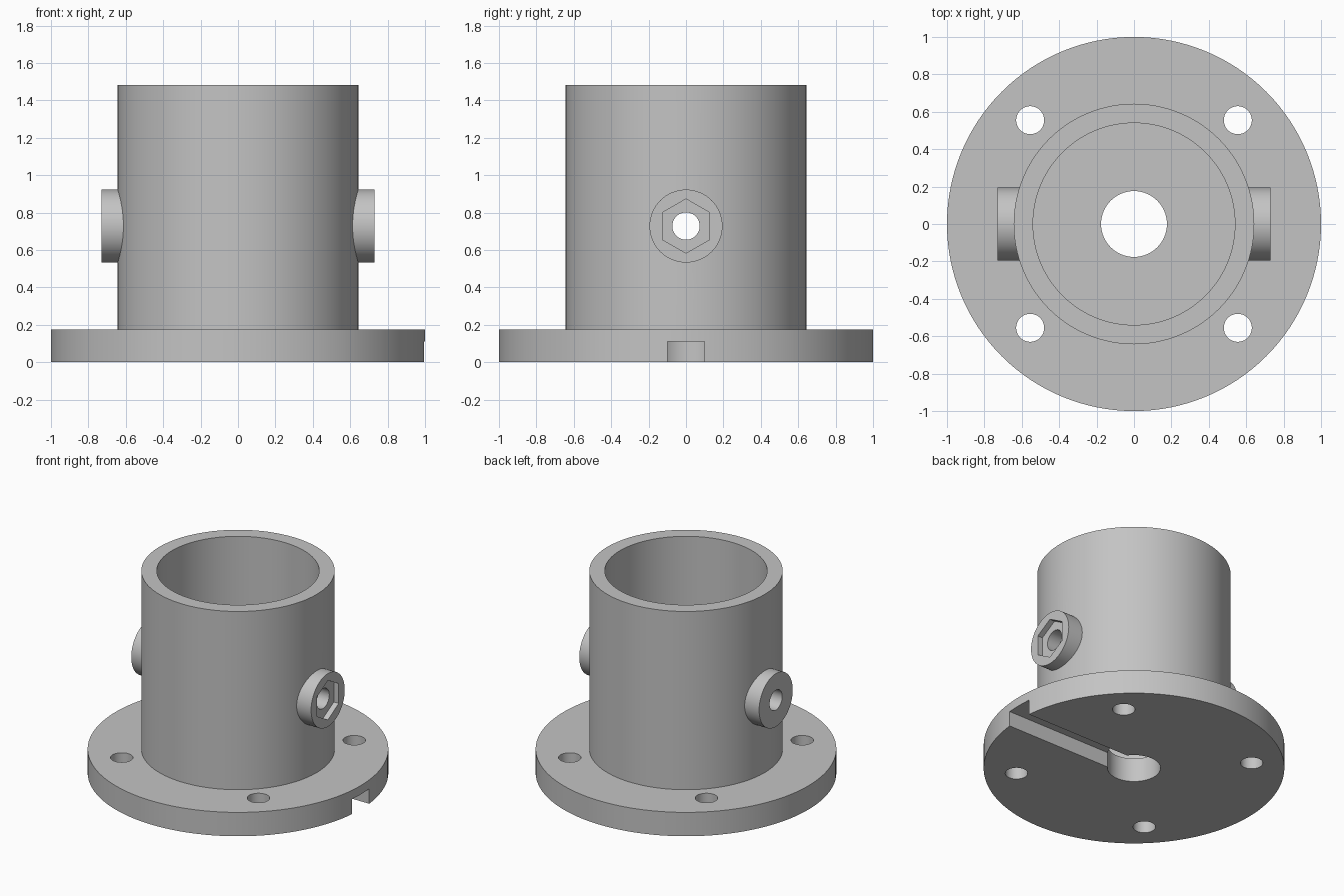
import bpy
import math

if "Cube" in bpy.data.objects:
    bpy.data.objects.remove(bpy.data.objects["Cube"], do_unlink=True)

# Key dimensions
FLANGE_H, TUBE_TOP = 0.175, 1.483
TUBE_R, BORE_R, CENTRE_R = 0.643, 0.54, 0.176
BOSS_Z, BOSS_R, BOSS_END, PIN_R = 0.728, 0.195, 0.73, 0.073
HEX_R, HEX_DEPTH = 0.145, 0.04
BOLT_XY, BOLT_R = 0.555, 0.075
SLOT_W, SLOT_H = 0.2, 0.11

grey = bpy.data.materials.new("light grey")
grey.use_nodes = True
colour = (0.55, 0.55, 0.55, 1)
grey.diffuse_color = colour
grey.node_tree.nodes["Principled BSDF"].inputs["Base Color"].default_value = colour


def cylinder(name, radius, lo, hi, sides=64, centre=(0, 0), along_x=False):
    """Cylinder from lo to hi, along z at (x, y) or along x at (y, z)."""
    mid = (lo + hi) / 2
    if along_x:
        loc, rot = (mid, *centre), (0, math.pi / 2, 0)
    else:
        loc, rot = (*centre, mid), (0, 0, 0)
    bpy.ops.mesh.primitive_cylinder_add(
        vertices=sides, radius=radius, depth=hi - lo, location=loc, rotation=rot)
    obj = bpy.context.object
    obj.name = name
    bpy.ops.object.transform_apply(location=True, rotation=True, scale=True)
    return obj


def cut(target, *cutters):
    """Subtract the cutters from the target and discard them."""
    for cutter in cutters:
        cutter.hide_render = True
        mod = target.modifiers.new("cut", "BOOLEAN")
        mod.operation, mod.solver, mod.object = "DIFFERENCE", "EXACT", cutter
        bpy.context.view_layer.objects.active = target
        bpy.ops.object.modifier_apply(modifier=mod.name)
        bpy.data.objects.remove(cutter, do_unlink=True)


def finish(obj):
    obj.data.materials.clear()
    obj.data.materials.append(grey)
    bpy.ops.object.select_all(action="DESELECT")
    obj.select_set(True)
    bpy.context.view_layer.objects.active = obj
    bpy.ops.object.shade_smooth_by_angle(angle=math.radians(30))


def pin_cutter():
    return cylinder("pin_cutter", PIN_R, -1, 1, 48, (0, BOSS_Z), True)


# Base flange with centre hole, four bolt holes and a slot underneath
flange = cylinder("base_flange", 1, 0, FLANGE_H, 128)
cut(flange, cylinder("centre_cutter", CENTRE_R, -0.1, 0.4))
for sx in (-1, 1):
    for sy in (-1, 1):
        cut(flange, cylinder("bolt_cutter", BOLT_R, -0.1, 0.4, 40,
                             (sx * BOLT_XY, sy * BOLT_XY)))
bpy.ops.mesh.primitive_cube_add(size=1, location=(0.6, 0, SLOT_H - 0.1))
slot = bpy.context.object
slot.scale = (1.2, SLOT_W, 0.2)
bpy.ops.object.transform_apply(location=True, rotation=True, scale=True)
cut(flange, slot)
finish(flange)

# Open tube, pierced crossways for the pin
tube = cylinder("tube", TUBE_R, FLANGE_H - 0.01, TUBE_TOP, 128)
cut(tube, cylinder("bore_cutter", BORE_R, 0, 2, 128), pin_cutter())
finish(tube)

# Side bosses; the left one has a hexagonal nut recess
for side, name in ((1, "left_boss"), (-1, "right_boss")):
    ends = sorted((side * 0.58, side * BOSS_END))
    boss = cylinder(name, BOSS_R, *ends, 64, (0, BOSS_Z), True)
    cut(boss, pin_cutter())
    if side > 0:
        nut = cylinder("nut_cutter", HEX_R, BOSS_END - HEX_DEPTH, 1, 6, (0, BOSS_Z), True)
        # Point the hexagon upwards if its corners lie sideways
        if max(v.co.z for v in nut.data.vertices) - BOSS_Z < HEX_R * 0.95:
            for v in nut.data.vertices:
                y, z = v.co.y, v.co.z - BOSS_Z
                v.co.y, v.co.z = -z, y + BOSS_Z
        cut(boss, nut)
    finish(boss)
